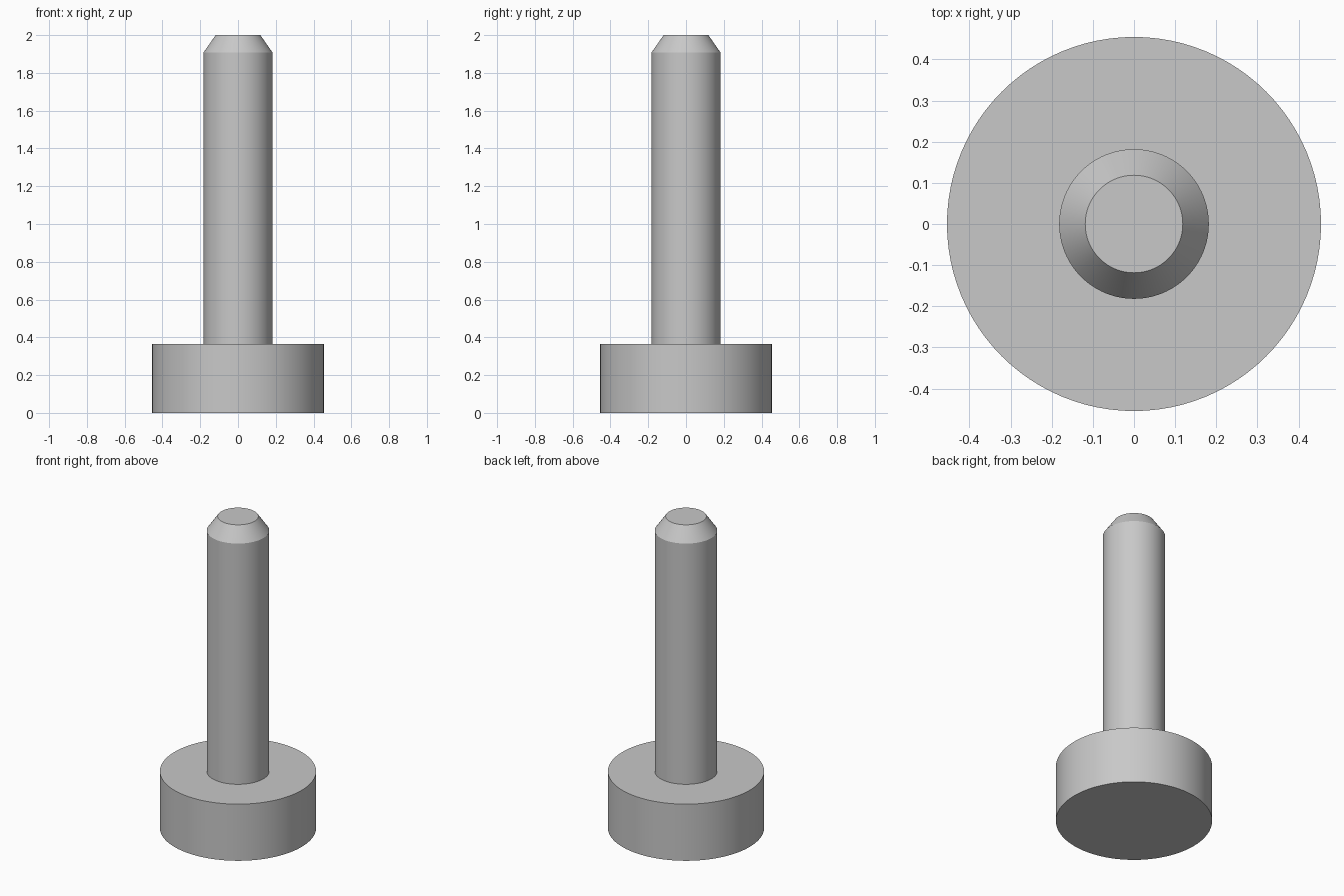
import bpy
import bmesh
from math import radians, tau

cube = bpy.data.objects.get("Cube")
if cube:
    bpy.data.objects.remove(cube, do_unlink=True)

SEGMENTS = 96

# Single plain steel colour
steel = bpy.data.materials.new("steel_grey")
color = (0.58, 0.58, 0.58, 1)
steel.diffuse_color = color
steel.use_nodes = True
steel.node_tree.nodes["Principled BSDF"].inputs["Base Color"].default_value = color


def lathe(name, profile):
    """Revolve (radius, height) points around z and close both ends."""
    bm = bmesh.new()
    verts = [bm.verts.new((r, 0, z)) for r, z in profile]
    edges = [bm.edges.new(pair) for pair in zip(verts, verts[1:])]
    bmesh.ops.spin(bm, geom=verts + edges, cent=(0, 0, 0), axis=(0, 0, 1),
                   angle=tau, steps=SEGMENTS, use_merge=True)
    bmesh.ops.remove_doubles(bm, verts=bm.verts, dist=1e-5)
    bmesh.ops.holes_fill(bm, edges=[e for e in bm.edges if e.is_boundary], sides=0)
    bmesh.ops.recalc_face_normals(bm, faces=bm.faces)
    mesh = bpy.data.meshes.new(name)
    bm.to_mesh(mesh)
    bm.free()
    mesh.materials.append(steel)
    obj = bpy.data.objects.new(name, mesh)
    bpy.context.collection.objects.link(obj)
    bpy.ops.object.select_all(action="DESELECT")
    obj.select_set(True)
    bpy.context.view_layer.objects.active = obj
    bpy.ops.object.shade_smooth_by_angle(angle=radians(30))
    return obj


# Round head, step up to the shank, chamfered tip
lathe("headed_pin", [
    (0.4545, 0), (0.4545, 0.3636),
    (0.1818, 0.3636), (0.1818, 1.9091),
    (0.1185, 2),
])
